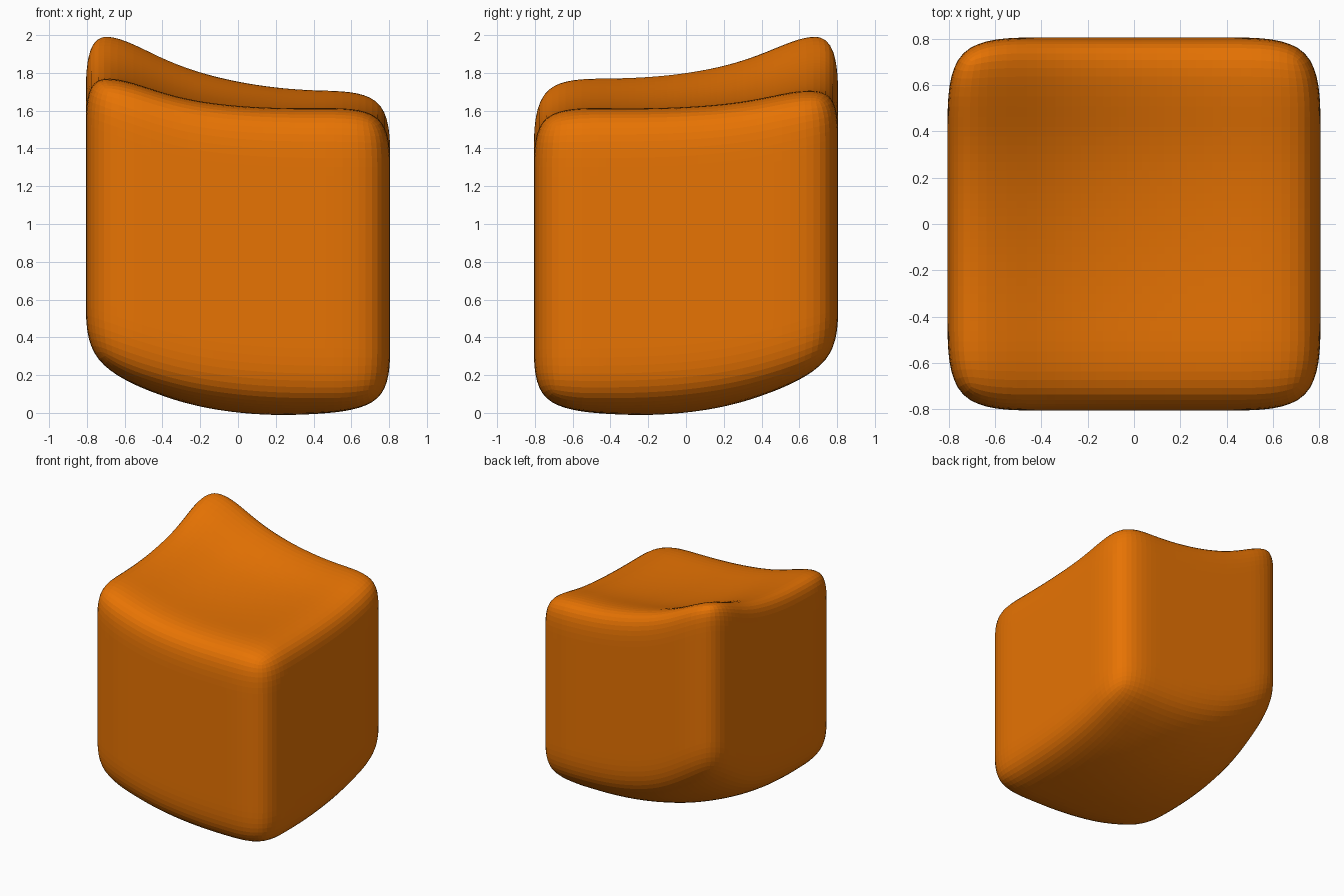
import bpy, bmesh

default = bpy.data.objects.get("Cube")
if default:
    bpy.data.objects.remove(default, do_unlink=True)

# Warm orange material
orange = bpy.data.materials.new("orange")
orange.use_nodes = True
colour = (0.8, 0.172, 0.001, 1.0)
orange.diffuse_color = colour
orange.node_tree.nodes["Principled BSDF"].inputs["Base Color"].default_value = colour

HALF, BASE, TOP, ROUND, SIDE_ROUND = 0.806, 0.023, 1.62, 0.35, 0.41


def lift(x, y, z):
    """Sweep up to the back corner on the right side, with sagging ends."""
    u = max(0.0, (0.5 - x) / 1.2)
    v = max(0.0, (y + 0.5) / 1.2)
    h = (z - BASE) / (TOP - BASE)
    power = 2.5 + 0.5 * h
    back = 0.185 - 0.08 * h
    corner = 0.145 * u ** (3 - 1.5 * h) * v ** (3 - 0.8 * h)
    sag = (0.062 - 0.042 * h) * (1 - (x / HALF) ** 2) * (1 - (y / HALF) ** 2)
    return (0.185 - 0.012 * h) * u**power + back * v**power + corner - sag


# Cage: a box with loops near its edges that hold the rounding
bm = bmesh.new()
bmesh.ops.create_cube(bm, size=1)
for v in bm.verts:
    v.co = (v.co.x * 2 * HALF, v.co.y * 2 * HALF, BASE if v.co.z < 0 else TOP)
inner = HALF - SIDE_ROUND
flat_cuts = (-inner, -inner / 3, inner / 3, inner)
height_cuts = (BASE + ROUND, TOP / 2, TOP - ROUND)
for axis, cuts in enumerate((flat_cuts, flat_cuts, height_cuts)):
    normal = [float(i == axis) for i in range(3)]
    for c in cuts:
        bmesh.ops.bisect_plane(bm, geom=bm.verts[:] + bm.edges[:] + bm.faces[:],
                               plane_co=[c * n for n in normal], plane_no=normal)
for v in bm.verts:
    v.co.z += lift(*v.co)

mesh = bpy.data.meshes.new("soft_block")
bm.to_mesh(mesh)
bm.free()
mesh.materials.append(orange)
block = bpy.data.objects.new("soft_block", mesh)
bpy.context.collection.objects.link(block)

# Rounded surface
subdivision = block.modifiers.new("rounding", "SUBSURF")
subdivision.levels = subdivision.render_levels = 3
